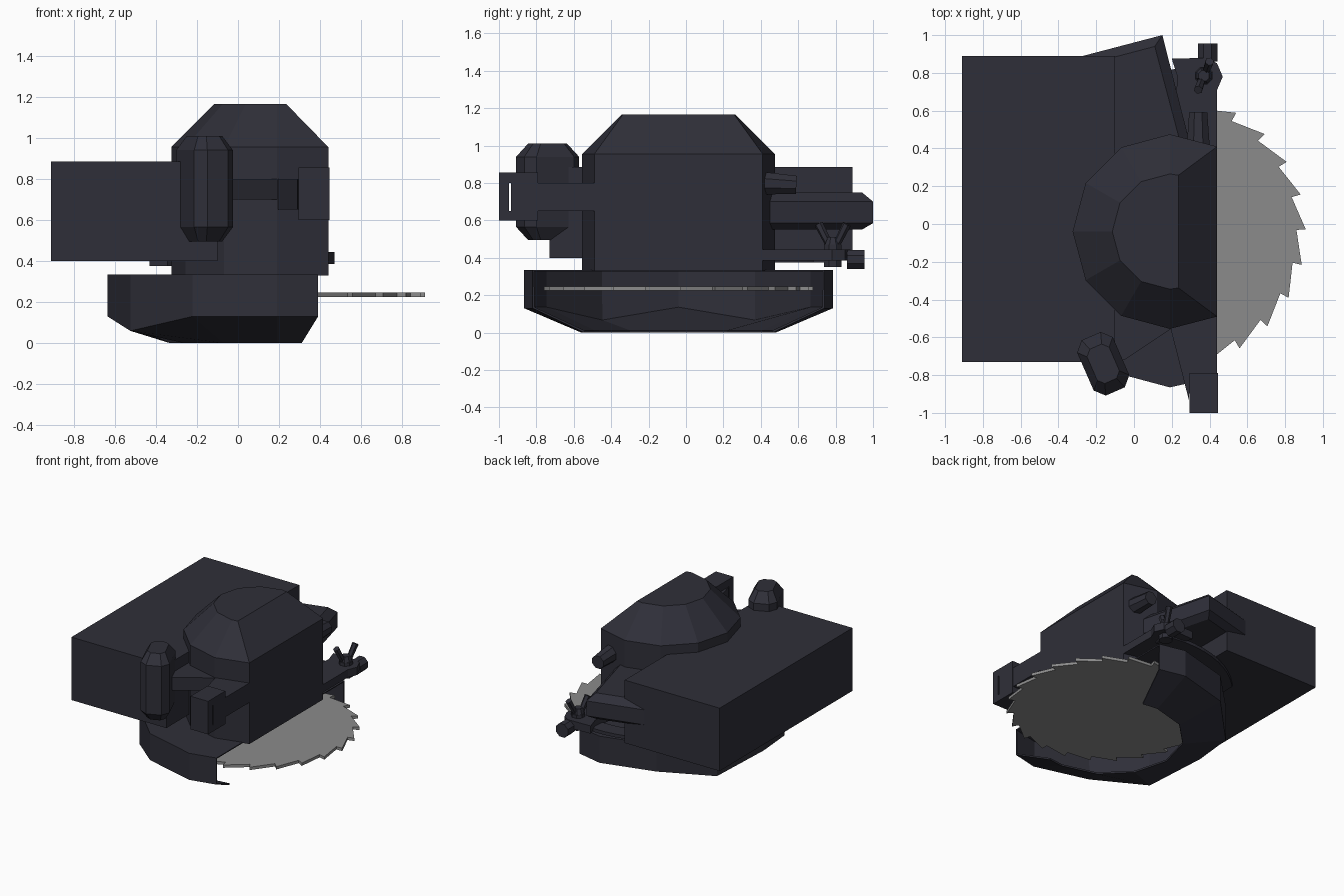
import bpy, bmesh, math
from mathutils import Vector

if "Cube" in bpy.data.objects:
    bpy.data.objects.remove(bpy.data.objects["Cube"], do_unlink=True)


def material(name, rgb):
    m = bpy.data.materials.new(name)
    m.use_nodes = True
    m.diffuse_color = (*rgb, 1)
    bsdf = next(n for n in m.node_tree.nodes if n.type == 'BSDF_PRINCIPLED')
    bsdf.inputs["Base Color"].default_value = (*rgb, 1)
    return m


DARK = material("charcoal plastic", (0.028, 0.028, 0.040))
STEEL = material("grey steel", (0.26, 0.26, 0.26))
CX, CY = 0.19, -0.04          # blade axis


def finish(name, bm, mat):
    bmesh.ops.recalc_face_normals(bm, faces=bm.faces[:])
    me = bpy.data.meshes.new(name)
    bm.to_mesh(me)
    bm.free()
    me.materials.append(mat)
    ob = bpy.data.objects.new(name, me)
    bpy.context.collection.objects.link(ob)
    return ob


def loft(name, rings, mat=DARK, cap_start=True, cap_end=True):
    """Skin matching closed rings of 3D points."""
    bm = bmesh.new()
    vs = [[bm.verts.new(p) for p in r] for r in rings]
    n = len(rings[0])
    for a, b in zip(vs, vs[1:]):
        for i in range(n):
            j = (i + 1) % n
            bm.faces.new((a[i], a[j], b[j], b[i]))
    if cap_start:
        bm.faces.new(vs[0])
    if cap_end:
        bm.faces.new(vs[-1])
    return finish(name, bm, mat)


def ring(pts, z):
    return [(x, y, z) for x, y in pts]


def prism(name, pts, z0, z1, mat=DARK):
    return loft(name, [ring(pts, z0), ring(pts, z1)], mat)


def box(name, x0, x1, y0, y1, z0, z1):
    return prism(name, [(x0, y0), (x1, y0), (x1, y1), (x0, y1)], z0, z1)


def polar(r, deg, cx=CX, cy=CY):
    a = math.radians(deg)
    return (cx + r * math.cos(a), cy + r * math.sin(a))


def cylinder(name, a, b, r0, r1, n=8):
    """Tapered bar between two points."""
    a, b = Vector(a), Vector(b)
    d = (b - a).normalized()
    u = d.orthogonal().normalized()
    w = d.cross(u)
    circ = [(math.cos(t), math.sin(t)) for t in
            (2 * math.pi * (i + .5) / n for i in range(n))]
    return loft(name, [[p + r * (u * c + w * s) for c, s in circ]
                       for p, r in ((a, r0), (b, r1))])


# Saw blade with raked teeth
teeth = []
for k in range(24):
    teeth += [polar(0.72, 15 * k + 0.8), polar(0.67, 15 * k + 15.8)]
prism("saw_blade", teeth, 0.225, 0.247, STEEL)

# Blade guard: open-bottomed half shell with a faceted, inward-sloping skirt
angles = range(90, 271, 30)
wall = [(0.39, 0.74)] + [polar(0.825, a) for a in angles] + [(0.39, -0.82)]
lip = [(0.31, 0.466)] + [polar(0.52, a) for a in angles] + [(0.31, -0.546)]
wall_z = [0.13, 0.13, 0.13, 0.06, 0.13, 0.06, 0.13, 0.13, 0.13]
bm = bmesh.new()
rows = [[bm.verts.new((x, y, 0.335)) for x, y in wall],
        [bm.verts.new((x, y, z)) for (x, y), z in zip(wall, wall_z)],
        [bm.verts.new((x, y, 0.0)) for x, y in lip]]
bm.faces.new(rows[0])
for a, b in zip(rows, rows[1:]):
    for i in range(len(a) - 1):
        bm.faces.new((a[i], a[i + 1], b[i + 1], b[i]))
guard = finish("blade_guard", bm, DARK)
solid = guard.modifiers.new("thickness", 'SOLIDIFY')
solid.thickness = 0.012
solid.offset = -1

# Motor housing: faceted drum with one flat side and a tapered cap
drum = [(0.44, 0.41)] + [polar(0.515, a) for a in angles] + [(0.44, -0.49)]
crown = [(0.235, 0.258)] + [polar(0.305, a) for a in angles] + [(0.235, -0.338)]
loft("motor_housing", [ring(drum, 0.33), ring(drum, 0.955), ring(crown, 1.165)])

# Large side body
box("side_body", -0.91, -0.10, -0.73, 0.89, 0.40, 0.885)

# Rear grip, set at an angle with chamfered edges
grip = [(-0.27, 0.89), (0.15, 1.0), (0.29, 0.45), (0.20, 0.30), (-0.20, 0.30)]
grip_in = [(-0.27, 0.84), (0.11, 0.94), (0.24, 0.45), (0.18, 0.30), (-0.20, 0.30)]
loft("rear_grip", [ring(grip_in, 0.55), ring(grip, 0.585),
                   ring(grip, 0.70), ring(grip_in, 0.75)])

# Front knob: upright chamfered block turned about z
axis, side = Vector((0.40, -0.915)), Vector((0.915, 0.40))
outline = [(0.16, 0.055), (0.11, 0.103), (-0.11, 0.103), (-0.16, 0.055),
           (-0.16, -0.055), (-0.11, -0.103), (0.11, -0.103), (0.16, -0.055)]


def knob_ring(s, z):
    return [(*(Vector((-0.163, -0.74)) + s * (axis * u + side * v)), z)
            for u, v in outline]


loft("front_knob", [knob_ring(0.62, 0.495), knob_ring(1, 0.565),
                    knob_ring(1, 0.94), knob_ring(0.62, 1.01)])

# Arms from the motor to the knob and to the guide block
prism("knob_arm", [(-0.14, -0.40), (-0.12, -0.72), (-0.05, -0.72), (0.19, -0.56),
                   (0.30, -0.45)], 0.70, 0.80)
prism("guide_arm", [(0.18, -0.50), (0.29, -0.93), (0.30, -0.80),
                    (0.44, -0.79), (0.44, -0.45)], 0.65, 0.80)

# Guide block with a narrow slot through it
for name, y0, y1, z0, z1 in (("guide_front", -1.0, -0.947, 0.60, 0.855),
                             ("guide_back", -0.935, -0.79, 0.60, 0.855),
                             ("guide_bottom", -0.947, -0.935, 0.60, 0.65),
                             ("guide_top", -0.947, -0.935, 0.80, 0.855)):
    box(name, 0.295, 0.445, y0, y1, z0, z1)

# Rear bracket plate and the curved depth strip beneath the body
prism("rear_bracket", [(0.20, 0.35), (0.44, 0.35), (0.44, 0.71), (0.47, 0.78),
                       (0.44, 0.85), (0.39, 0.88), (0.20, 0.875), (0.23, 0.78)],
      0.385, 0.445)
sweep = range(76, 138, 6)
prism("depth_strip", [polar(0.86, a) for a in sweep] + [polar(0.80, 141)]
      + [polar(0.74, a) for a in reversed(sweep)], 0.375, 0.40)

# Wing nut on its bolt
cylinder("nut_bolt", (0.37, 0.785, 0.35), (0.37, 0.785, 0.47), 0.05, 0.05)
cylinder("nut_collar", (0.37, 0.785, 0.47), (0.37, 0.785, 0.51), 0.045, 0.03)
for name, s in (("nut_wing_a", 1), ("nut_wing_b", -1)):
    cylinder(name, (0.37 + 0.01 * s, 0.785 + 0.02 * s, 0.47),
             (0.37 + 0.03 * s, 0.785 + 0.075 * s, 0.58), 0.02, 0.024, 6)

# Stop roller behind the bracket
cylinder("stop_roller", (0.39, 0.86, 0.39), (0.39, 0.955, 0.39), 0.055, 0.055)

# Tapered knob at the back of the motor
cylinder("lock_button", (0.34, 0.38, 0.80), (0.34, 0.59, 0.79), 0.068, 0.052)
